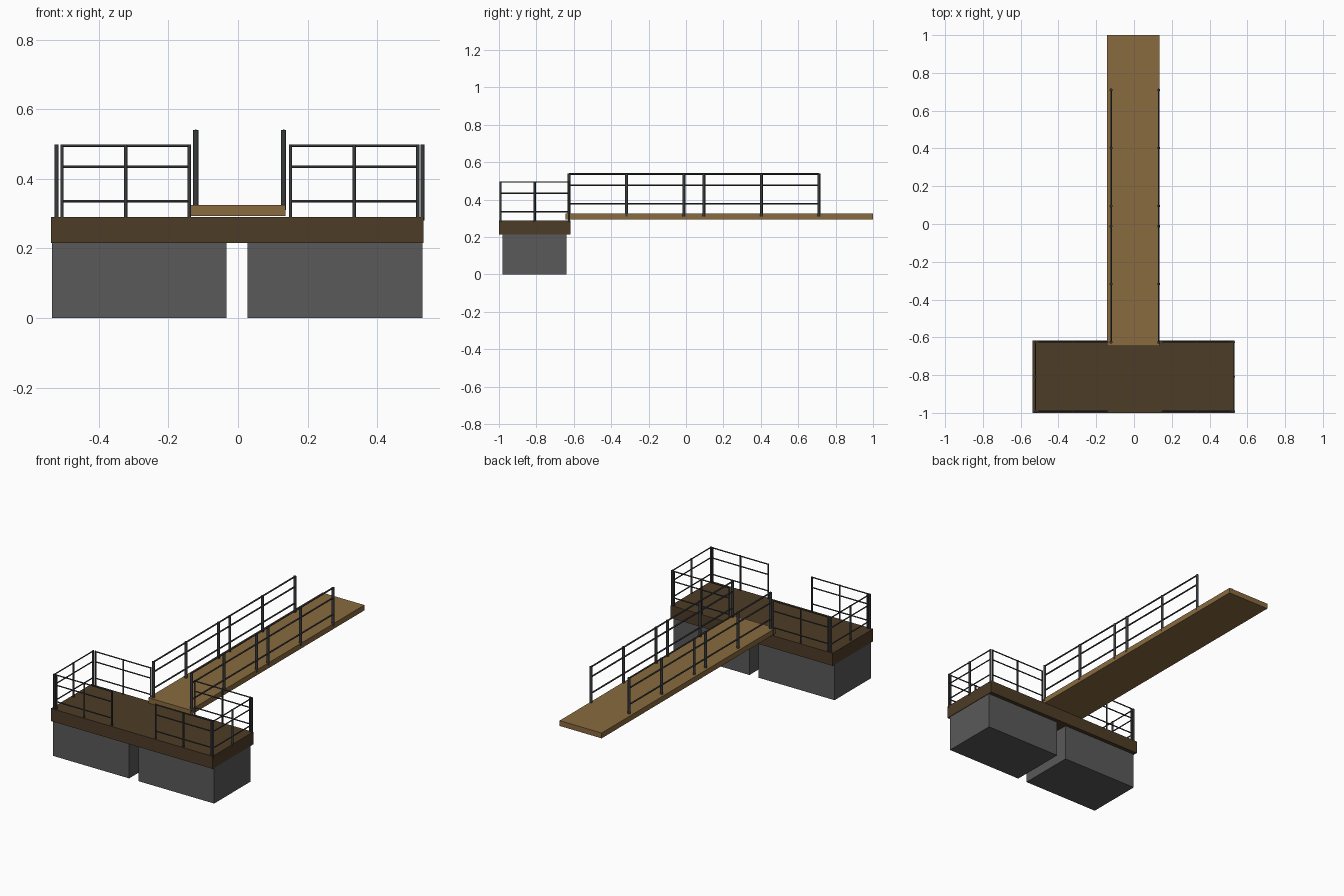
import bpy, math
from mathutils import Vector

if "Cube" in bpy.data.objects:
    bpy.data.objects.remove(bpy.data.objects["Cube"])


def material(name, rgb):
    m = bpy.data.materials.new(name)
    m.diffuse_color = (*rgb, 1)
    m.use_nodes = True
    m.node_tree.nodes["Principled BSDF"].inputs["Base Color"].default_value = m.diffuse_color
    return m


DECK = material("dark_wood", (0.075, 0.045, 0.02))
PLANK = material("light_wood", (0.25, 0.145, 0.05))
STEEL = material("dark_steel", (0.04, 0.042, 0.045))
FLOAT = material("float_grey", (0.1, 0.1, 0.1))


def box(name, lo, hi, mat):
    lo, hi = Vector(lo), Vector(hi)
    bpy.ops.mesh.primitive_cube_add(size=1, location=(lo + hi) / 2)
    o = bpy.context.object
    o.name = name
    o.scale = hi - lo
    bpy.ops.object.transform_apply(location=False, rotation=False, scale=True)
    o.data.materials.append(mat)


def tube(name, a, b, r):
    a, b = Vector(a), Vector(b)
    bpy.ops.mesh.primitive_cylinder_add(vertices=10, radius=r, depth=(b - a).length,
                                        location=(a + b) / 2)
    o = bpy.context.object
    o.name = name
    o.rotation_euler = (b - a).to_track_quat('Z', 'Y').to_euler()
    bpy.ops.object.shade_smooth_by_angle(angle=math.radians(40))
    o.data.materials.append(STEEL)


def railing(name, a, b, base, rails, posts, r_post, r_rail):
    """Straight railing between plan points a and b; posts are fractions of its length."""
    a, b = Vector(a), Vector(b)
    for t in posts:
        p = a.lerp(b, t)
        tube(name + "_post", (p.x, p.y, base), (p.x, p.y, rails[0] + 0.003), r_post)
    for z in rails:
        tube(name + "_rail", (a.x, a.y, z), (b.x, b.y, z), r_rail)


# Floats, deck and gangway
box("left_float", (-0.535, -0.982, 0), (-0.033, -0.64, 0.216), FLOAT)
box("right_float", (0.028, -0.982, 0), (0.53, -0.64, 0.216), FLOAT)
box("deck", (-0.538, -1, 0.215), (0.533, -0.617, 0.29), DECK)
box("gangway", (-0.142, -0.645, 0.293), (0.136, 1, 0.325), PLANK)

# Deck railings: front and back on each side, plus both ends
deck_rails = (0.495, 0.434, 0.336)
for side, x0, x1 in (("left", -0.506, -0.14), ("right", 0.151, 0.517)):
    for place, y in (("front", -0.992), ("back", -0.624)):
        railing(f"{side}_{place}", (x0, y), (x1, y), 0.28, deck_rails,
                (0, 0.5, 1), 0.005, 0.0035)
for side, x in (("left", -0.521), ("right", 0.53)):
    railing(f"{side}_end", (x, -0.992), (x, -0.626), 0.28, deck_rails,
            (0, 0.5, 1), 0.006, 0.0035)

# Gangway railings
for side, x in (("left", -0.121), ("right", 0.131)):
    y0, y1 = -0.626, 0.71
    posts = [(y - y0) / (y1 - y0) for y in (y0, -0.318, -0.012, 0.095, 0.403, y1)]
    railing(f"{side}_gangway", (x, y0), (x, y1), 0.31, (0.537, 0.477, 0.379),
            posts, 0.008, 0.0045)
